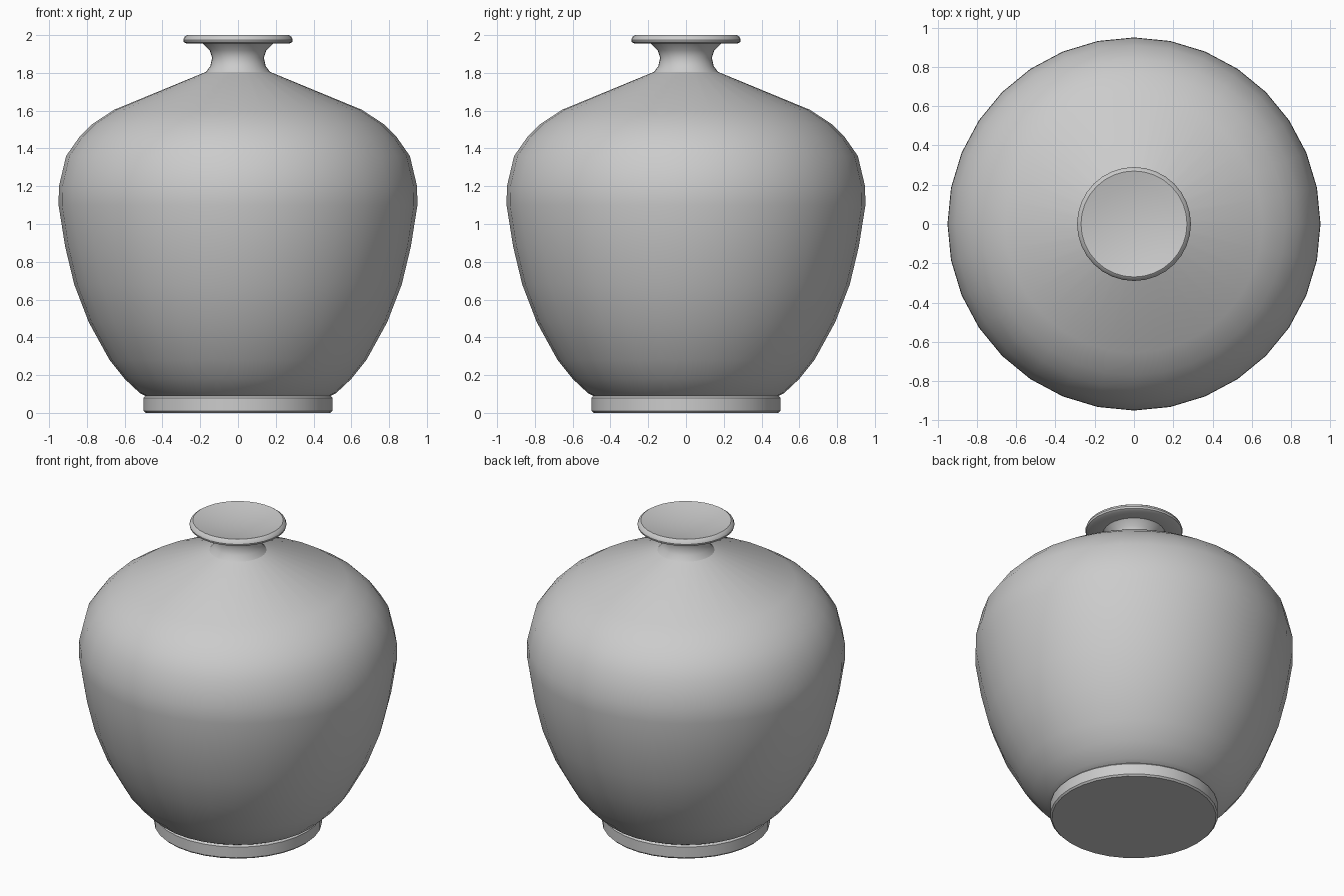
import bpy
import bmesh
from math import pi, radians

SIDES = 32

cube = bpy.data.objects.get("Cube")
if cube:
    bpy.data.objects.remove(cube, do_unlink=True)

# Single clay colour
clay = bpy.data.materials.new("grey_clay")
clay.use_nodes = True
colour = (0.6, 0.6, 0.6, 1)
clay.diffuse_color = colour
clay.node_tree.nodes["Principled BSDF"].inputs["Base Color"].default_value = colour


def lathe(name, profile, angle=35):
    """Revolve a bottom-to-top (radius, height) profile around z."""
    bm = bmesh.new()
    verts = [bm.verts.new((r, 0, z)) for r, z in profile]
    edges = [bm.edges.new(pair) for pair in zip(verts, verts[1:])]
    bmesh.ops.spin(bm, geom=verts + edges, cent=(0, 0, 0), axis=(0, 0, 1),
                   angle=2 * pi, steps=SIDES, use_duplicate=False)
    bmesh.ops.remove_doubles(bm, verts=bm.verts, dist=0.0005)
    bmesh.ops.recalc_face_normals(bm, faces=bm.faces)
    # Open shells: make sure the surface points outward
    bm.normal_update()
    side = max(bm.faces, key=lambda f: f.calc_center_median().xy.length)
    if side.normal.xy.dot(side.calc_center_median().xy) < 0:
        bmesh.ops.reverse_faces(bm, faces=bm.faces)
    mesh = bpy.data.meshes.new(name)
    bm.to_mesh(mesh)
    bm.free()
    mesh.materials.append(clay)
    obj = bpy.data.objects.new(name, mesh)
    bpy.context.collection.objects.link(obj)
    bpy.ops.object.select_all(action='DESELECT')
    obj.select_set(True)
    bpy.context.view_layer.objects.active = obj
    bpy.ops.object.shade_smooth_by_angle(angle=radians(angle))
    return obj


# Flat-bottomed foot ring
lathe("foot", [(0, 0), (0.49, 0), (0.5, 0.01), (0.5, 0.08), (0.49, 0.09)])

# Swelling belly with straight sloping shoulder
lathe("body", [(0.49, 0.09), (0.52, 0.105), (0.6, 0.18), (0.68, 0.28),
               (0.79, 0.48), (0.867, 0.68), (0.915, 0.88), (0.95, 1.1),
               (0.948, 1.2), (0.91, 1.36), (0.84, 1.46), (0.77, 1.53),
               (0.655, 1.605), (0.17, 1.805)])

# Narrow waisted neck
lathe("neck", [(0.17, 1.805), (0.147, 1.835), (0.137, 1.88),
               (0.15, 1.92), (0.185, 1.955)])

# Flared lip with a shallow dished top
lathe("lip", [(0.185, 1.955), (0.27, 1.955), (0.287, 1.963), (0.29, 1.975),
              (0.284, 1.99), (0.27, 2.0), (0.2, 1.985), (0.1, 1.972), (0, 1.968)])
